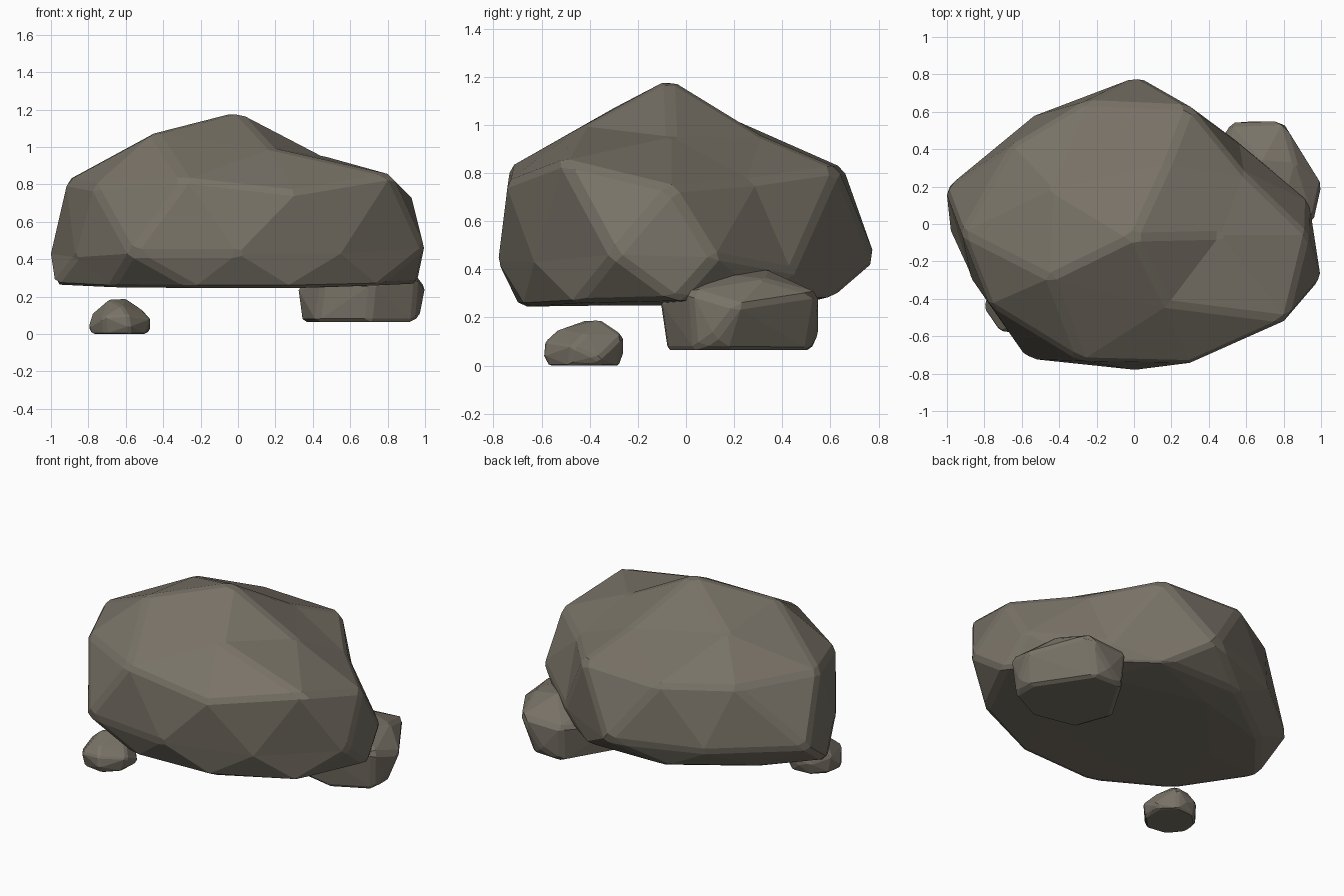
import bpy, bmesh, math

stone = bpy.data.materials.new("warm grey stone")
stone.diffuse_color = (0.19, 0.17, 0.135, 1)


def finish(name, bm, width):
    """Turn a bmesh into a flat-shaded rock with chipped edges."""
    bmesh.ops.recalc_face_normals(bm, faces=bm.faces)
    mesh = bpy.data.meshes.new(name)
    bm.to_mesh(mesh)
    bm.free()
    mesh.materials.append(stone)
    obj = bpy.data.objects.new(name, mesh)
    bpy.context.collection.objects.link(obj)
    bev = obj.modifiers.new("chipped edges", 'BEVEL')
    bev.width = width
    bev.segments = 1
    bev.limit_method = 'ANGLE'
    bev.angle_limit = math.radians(22)
    return obj


def hull_rock(name, points, width):
    bm = bmesh.new()
    for p in points:
        bm.verts.new(p)
    res = bmesh.ops.convex_hull(bm, input=bm.verts)
    junk = {v for v in res["geom_interior"] + res["geom_unused"]
            if isinstance(v, bmesh.types.BMVert)}
    bmesh.ops.delete(bm, geom=list(junk), context='VERTS')
    return finish(name, bm, width)


# Large boulder: an icosphere whose rings are pulled to shape (each ring runs
# counter-clockwise from +x; key = ring height on the unit sphere times ten)
rings = {
    10: [(0.0, -0.07, 1.19)],
    9: [(0.46, -0.06, 0.95), (0.18, 0.32, 0.95), (-0.43, 0.19, 1.025),
        (-0.45, -0.29, 1.075), (0.18, -0.43, 0.995)],
    5: [(0.61, 0.25, 0.765), (-0.26, 0.655, 0.82), (-0.92, -0.05, 0.82),
        (-0.28, -0.73, 0.825), (0.82, -0.51, 0.85)],
    4: [(0.93, -0.06, 0.74), (0.30, 0.63, 0.82), (-0.65, 0.42, 0.82),
        (-0.77, -0.43, 0.79), (0.30, -0.745, 0.76)],
    0: [(0.935, 0.12, 0.45), (0.56, 0.44, 0.39), (0.02, 0.79, 0.44),
        (-0.54, 0.58, 0.43), (-1.01, 0.19, 0.43), (-0.87, -0.29, 0.41),
        (-0.57, -0.72, 0.43), (0.0, -0.78, 0.43), (0.55, -0.63, 0.43),
        (1.0, -0.30, 0.46)],
    -4: [(0.66, 0.33, 0.28), (-0.28, 0.61, 0.29), (-0.985, -0.04, 0.265),
         (-0.24, -0.69, 0.245), (0.75, -0.46, 0.26)],
    -5: [(0.96, -0.04, 0.27), (0.27, 0.61, 0.285), (-0.71, 0.30, 0.275),
         (-0.68, -0.45, 0.25), (0.28, -0.67, 0.245)],
}
bm = bmesh.new()
bmesh.ops.create_icosphere(bm, subdivisions=2, radius=1)
groups = {}
for v in bm.verts:
    groups.setdefault(round(v.co.z * 10), []).append(v)
for key, verts in groups.items():
    verts.sort(key=lambda v: (math.atan2(v.co.y, v.co.x) + 0.1) % math.tau)
    for i, v in enumerate(verts):
        if key in rings:
            v.co = rings[key][i]
        else:  # nearly flat underside
            v.co = (v.co.x * 1.1, v.co.y * 0.9, 0.25)
finish("large_boulder", bm, 0.025)

# Medium rock wedged under the back right
base = [(0.34, 0.2), (0.42, -0.02), (0.7, -0.08), (0.94, 0.04),
        (0.94, 0.19), (0.73, 0.51), (0.53, 0.52)]
hull_rock("medium_rock", [(x, y, 0.065) for x, y in base] + [
    (0.315, 0.2, 0.25), (0.45, -0.03, 0.28), (0.72, -0.11, 0.27),
    (0.96, 0.02, 0.31), (1.005, 0.22, 0.25), (0.98, 0.12, 0.12),
    (0.80, 0.55, 0.30), (0.65, 0.55, 0.13), (0.52, 0.54, 0.29),
    (0.68, 0.32, 0.405), (0.8, 0.12, 0.385),
    (0.5, 0.2, 0.37), (0.86, 0.33, 0.36)], 0.02)

# Small pebble at the front left
base = [(-0.78, -0.46), (-0.71, -0.55), (-0.58, -0.57), (-0.49, -0.48),
        (-0.49, -0.36), (-0.57, -0.28), (-0.70, -0.29), (-0.77, -0.36)]
hull_rock("small_pebble", [(x, y, 0.0) for x, y in base] + [
    (-0.802, -0.45, 0.04), (-0.72, -0.57, 0.09), (-0.58, -0.592, 0.04),
    (-0.59, -0.585, 0.10), (-0.466, -0.47, 0.08), (-0.466, -0.36, 0.03),
    (-0.56, -0.262, 0.125), (-0.62, -0.262, 0.05), (-0.70, -0.268, 0.08),
    (-0.78, -0.37, 0.11), (-0.69, -0.42, 0.187),
    (-0.60, -0.36, 0.19), (-0.51, -0.42, 0.13), (-0.62, -0.53, 0.15),
    (-0.66, -0.30, 0.15)], 0.012)
